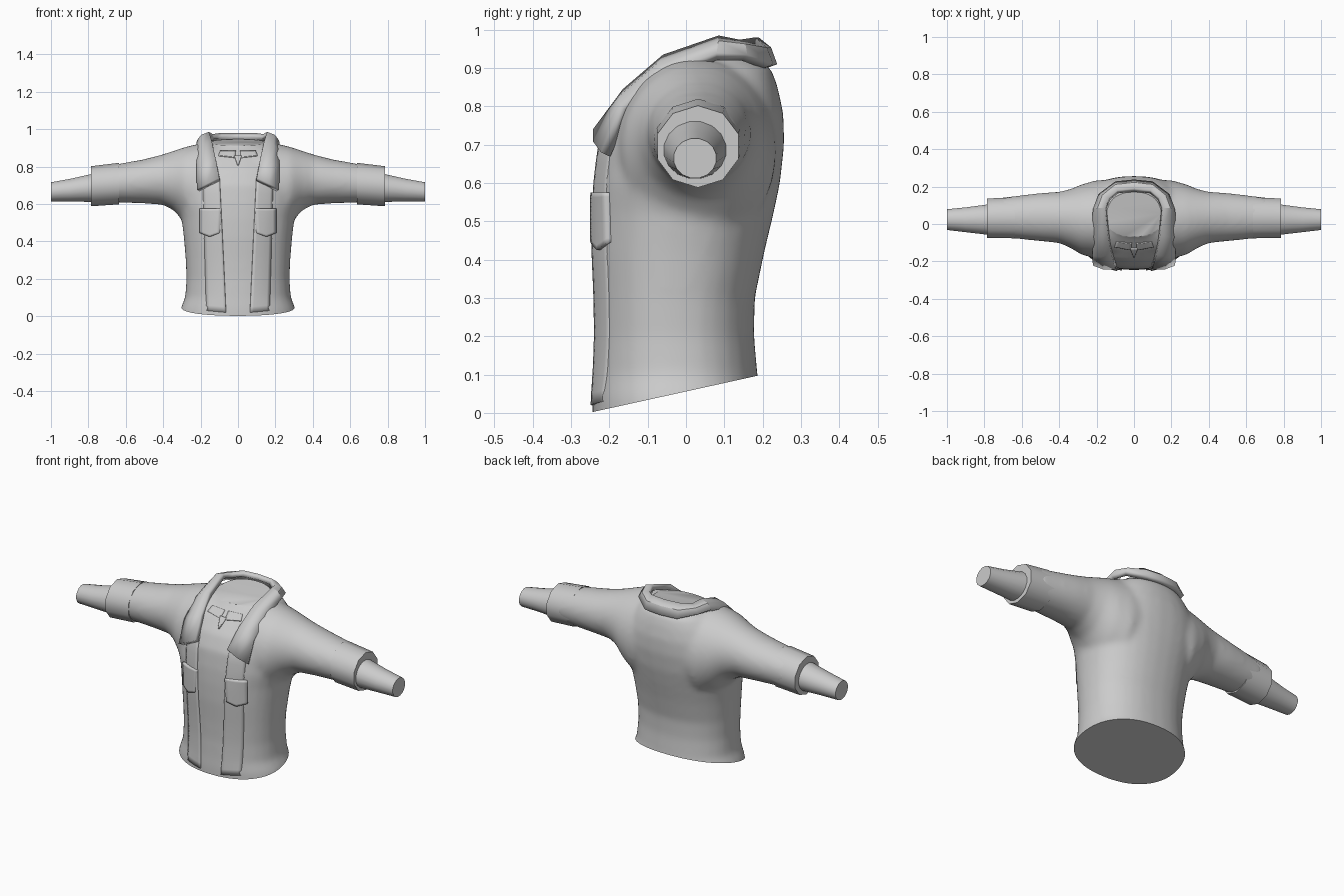
import bpy, bmesh, math
from mathutils import Vector
from mathutils.bvhtree import BVHTree

cube = bpy.data.objects.get("Cube")
if cube:
    bpy.data.objects.remove(cube)

cloth = bpy.data.materials.new("grey_cloth")
cloth.use_nodes = True
GREY = (0.6, 0.6, 0.6, 1)
cloth.diffuse_color = GREY
cloth.node_tree.nodes["Principled BSDF"].inputs["Base Color"].default_value = GREY


def finish(name, bm, angle=40):
    me = bpy.data.meshes.new(name)
    bm.to_mesh(me)
    bm.free()
    me.materials.append(cloth)
    ob = bpy.data.objects.new(name, me)
    bpy.context.scene.collection.objects.link(ob)
    bpy.ops.object.select_all(action='DESELECT')
    ob.select_set(True)
    bpy.context.view_layer.objects.active = ob
    bpy.ops.object.shade_smooth_by_angle(angle=math.radians(angle))
    return ob


def loft(name, sections, place, sides=32, power=2.0, angle=40):
    """Closed tube through rounded sections (t, a_min, a_max, b_min, b_max)."""
    bm = bmesh.new()
    rings = []
    for t, a0, a1, b0, b1 in sections:
        ring = []
        for i in range(sides):
            w = math.tau * (i + 0.5) / sides
            c, s = math.cos(w), math.sin(w)
            c = math.copysign(abs(c) ** (2 / power), c)
            s = math.copysign(abs(s) ** (2 / power), s)
            ring.append(bm.verts.new(place(t, (a0 + a1 + (a1 - a0) * c) / 2,
                                           (b0 + b1 + (b1 - b0) * s) / 2)))
        rings.append(ring)
    for r, q in zip(rings, rings[1:]):
        for i in range(sides):
            j = (i + 1) % sides
            bm.faces.new((r[i], r[j], q[j], q[i]))
    bm.faces.new(rings[0])
    bm.faces.new(rings[-1])
    bmesh.ops.recalc_face_normals(bm, faces=bm.faces)
    return finish(name, bm, angle)


def along_x(side):
    return lambda t, a, b: (side * t, a, b)


# Torso core: height, half width, front, back
TORSO = [(-0.08, .325, -.245, .195), (.04, .308, -.245, .195), (.10, .283, -.241, .187),
         (.20, .276, -.238, .178), (.30, .28, -.24, .18), (.42, .29, -.246, .205),
         (.52, .302, -.246, .229), (.60, .325, -.242, .246), (.70, .33, -.23, .257),
         (.78, .30, -.195, .255), (.85, .25, -.135, .24), (.90, .20, -.08, .222),
         (.93, .14, -.052, .175), (.98, .125, -.045, .165)]
body = loft("jacket_body", [(z, -w, w, f, b) for z, w, f, b in TORSO],
            lambda t, a, b: (a, b, t), power=2.25)

# Upper sleeves flare into the torso
SLEEVE = [(.10, -.19, .235, .46, .92), (.20, -.185, .235, .43, .925), (.28, -.165, .212, .49, .906),
          (.34, -.128, .187, .563, .886), (.40, -.102, .172, .595, .866),
          (.50, -.092, .166, .603, .84), (.72, -.07, .14, .61, .80)]
sleeves = [loft("sleeve_core", SLEEVE, along_x(s)) for s in (1, -1)]
for core in sleeves:
    mod = body.modifiers.new("join", 'BOOLEAN')
    mod.operation, mod.solver, mod.object = 'UNION', 'EXACT', core
mod = body.modifiers.new("blend", 'REMESH')
mod.mode, mod.voxel_size = 'VOXEL', 0.014
mod = body.modifiers.new("relax", 'SMOOTH')
mod.factor, mod.iterations = 0.5, 10

# Bake the blended body, then trim the hem and neck flat
bpy.context.view_layer.update()
baked = body.evaluated_get(bpy.context.evaluated_depsgraph_get())
bm = bmesh.new()
bm.from_mesh(baked.to_mesh())
baked.to_mesh_clear()
for ob in [body] + sleeves:
    bpy.data.objects.remove(ob)
for point, normal in (((0, -.245, .002), (0, .22, -1)), ((0, .055, .93), (0, -.14, 1))):
    cut = bmesh.ops.bisect_plane(bm, geom=bm.verts[:] + bm.edges[:] + bm.faces[:], plane_co=point,
                                 plane_no=Vector(normal).normalized(), clear_outer=True)
    rim = [e for e in cut["geom_cut"] if isinstance(e, bmesh.types.BMEdge)]
    bmesh.ops.contextual_create(bm, geom=rim)
bmesh.ops.recalc_face_normals(bm, faces=bm.faces)
surface = BVHTree.FromBMesh(bm)
finish("jacket_body", bm)


def patch(name, corners, lift, fade=False, point=0, thick=0.012, cells=(6, 12)):
    """Cloth plate draped on the front; corners are (x, z): low in/out, high in/out."""
    bm = bmesh.new()
    bmesh.ops.create_grid(bm, x_segments=cells[0], y_segments=cells[1], size=1)
    c = [Vector(p) for p in corners]
    for v in bm.verts:
        u, h = (v.co.x + 1) / 2, (v.co.y + 1) / 2
        p = c[0].lerp(c[1], u).lerp(c[2].lerp(c[3], u), h)
        p.y -= point * (1 - abs(2 * u - 1)) * (1 - h)
        hit = surface.ray_cast(Vector((p.x, -1, p.y)), Vector((0, 1, 0)))[0]
        y = hit.y if hit else -0.24
        v.co = (p.x, y - lift * ((1 - u) if fade else 1), p.y)
    bm.normal_update()
    if sum(f.normal.y for f in bm.faces) > 0:
        bmesh.ops.reverse_faces(bm, faces=bm.faces)
    ob = finish(name, bm)
    mod = ob.modifiers.new("thickness", 'SOLIDIFY')
    mod.thickness, mod.offset = thick, -1
    return ob


# Collar and lapels: inner and outer edges from lapel tip to nape
INNER = [(.10, -.243, .74), (.12, -.165, .845), (.14, -.06, .935), (.155, .085, .985),
         (.135, .14, .974), (.09, .18, .98), (0, .19, .98)]
OUTER = [(.22, -.222, .68), (.222, -.17, .80), (.225, -.07, .885), (.22, .08, .94),
         (.19, .16, .935), (.10, .228, .91), (0, .238, .91)]
bm = bmesh.new()
rows = []
for a, b in zip(INNER, OUTER):
    a, b = Vector(a), Vector(b)
    mid = (a + b) / 2
    mid += (mid - Vector((0, .03, .75))).normalized() * 0.012
    rows.append((a, mid, b))
rows += [[Vector((-p.x, p.y, p.z)) for p in row] for row in rows[-2::-1]]
grid = [[bm.verts.new(p) for p in row] for row in rows]
for r, q in zip(grid, grid[1:]):
    for i in range(2):
        bm.faces.new((r[i], r[i + 1], q[i + 1], q[i]))
bmesh.ops.recalc_face_normals(bm, faces=bm.faces)
if sum(f.normal.z for f in bm.faces) < 0:
    bmesh.ops.reverse_faces(bm, faces=bm.faces)
collar = finish("collar", bm, 30)
mod = collar.modifiers.new("thickness", 'SOLIDIFY')
mod.thickness, mod.offset = 0.03, -1

CUFF = [(.637, -.082, .147, .598, .82), (.785, -.08, .142, .588, .802)]
FOREARM = [(.70, -.068, .115, .61, .785), (.79, -.058, .105, .61, .76), (.90, -.045, .09, .612, .735),
           (1.0, -.033, .08, .612, .717)]
for side, label in ((1, "left"), (-1, "right")):
    def sx(*points):
        return [(side * x, z) for x, z in points]
    loft(label + "_cuff", CUFF, along_x(side), sides=10)
    loft(label + "_forearm", FOREARM, along_x(side), sides=16)
    # Open front edge of the jacket
    patch(label + "_front_edge", sx((.065, .02), (.17, .03), (.10, .75), (.19, .74)), .008, fade=True,
          cells=(6, 24))
    patch(label + "_pocket", sx((.10, .445), (.205, .445), (.09, .575), (.205, .575)), .014, point=.02,
          thick=.03)
    patch(label + "_shirt_collar", sx((.016, .85), (.105, .86), (.012, .885), (.095, .885)), .008)

# Knot at the throat
patch("throat_knot", [(-.003, .81), (.003, .81), (-.02, .86), (.02, .86)], .01)
